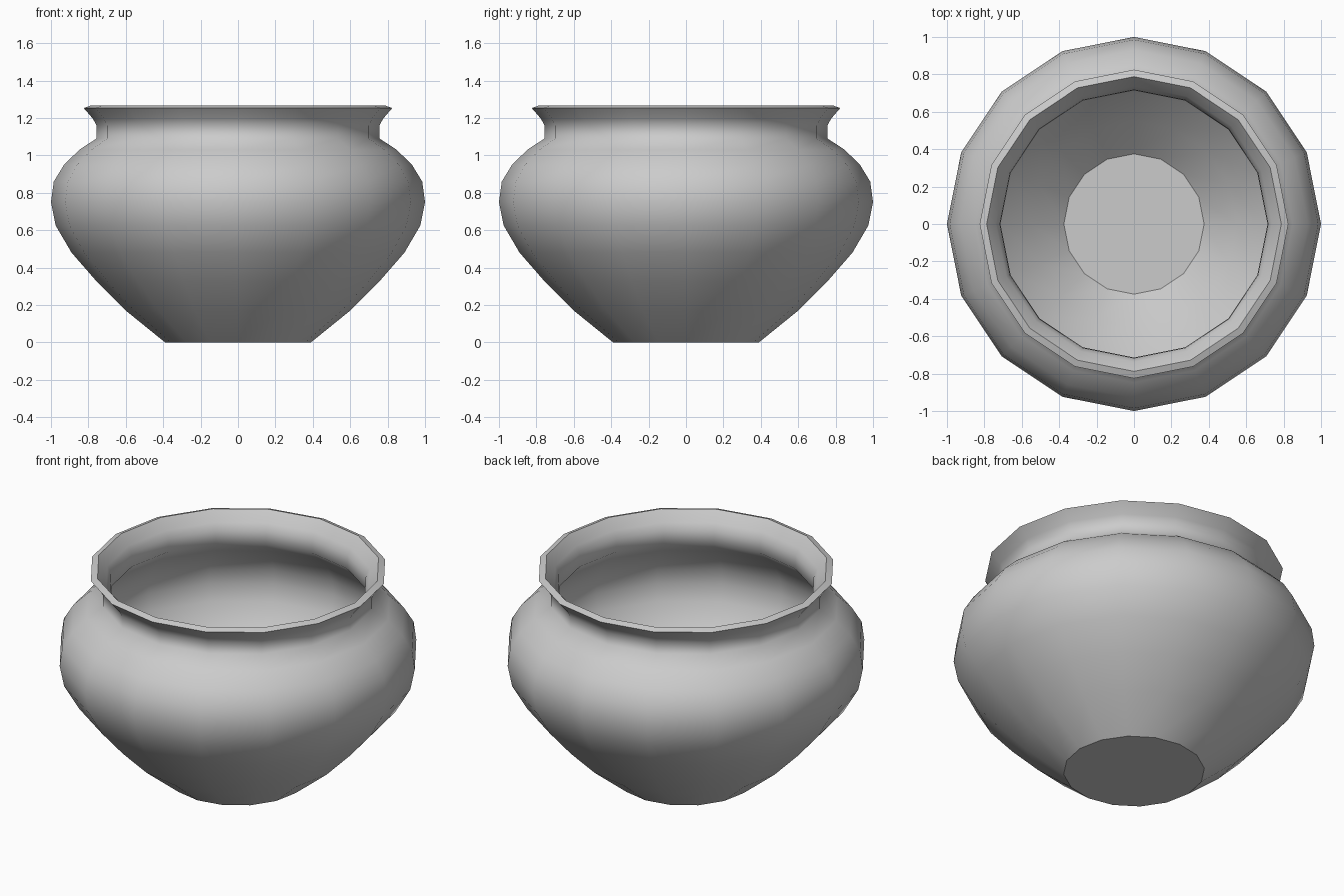
import bpy, bmesh
from math import cos, sin, tau

if "Cube" in bpy.data.objects:
    bpy.data.objects.remove(bpy.data.objects["Cube"])

SIDES = 16

# Cross-section (radius, height): up the outside, over the lip, down the inside
outer = [(0.39, 0), (0.60, 0.17), (0.755, 0.325), (0.89, 0.48), (0.975, 0.625),
         (1.0, 0.75), (0.985, 0.86), (0.93, 0.95), (0.848, 1.03), (0.757, 1.09),
         (0.757, 1.16), (0.775, 1.195), (0.825, 1.253)]
inner = [(0.788, 1.266), (0.738, 1.205), (0.717, 1.165), (0.714, 1.085),
         (0.79, 1.01), (0.87, 0.925), (0.91, 0.84), (0.922, 0.75), (0.90, 0.65),
         (0.825, 0.52), (0.70, 0.38), (0.55, 0.23), (0.375, 0.07)]
profile = outer + inner
sharp_rings = {0, len(outer) - 1, len(outer), len(profile) - 1}

bm = bmesh.new()
rings = [[bm.verts.new((r * cos(tau * i / SIDES), r * sin(tau * i / SIDES), z))
          for i in range(SIDES)] for r, z in profile]

# Walls
for a, b in zip(rings, rings[1:]):
    for i in range(SIDES):
        j = (i + 1) % SIDES
        bm.faces.new((a[i], a[j], b[j], b[i])).smooth = True

# Flat underside and inside floor
bm.faces.new(rings[0][::-1])
bm.faces.new(rings[-1])

# Crisp edges at the foot, lip and floor
for k in sharp_rings:
    for i in range(SIDES):
        bm.edges.get((rings[k][i], rings[k][(i + 1) % SIDES])).smooth = False

bmesh.ops.recalc_face_normals(bm, faces=bm.faces)
mesh = bpy.data.meshes.new("pot")
bm.to_mesh(mesh)
bm.free()
bpy.context.collection.objects.link(bpy.data.objects.new("pot", mesh))
